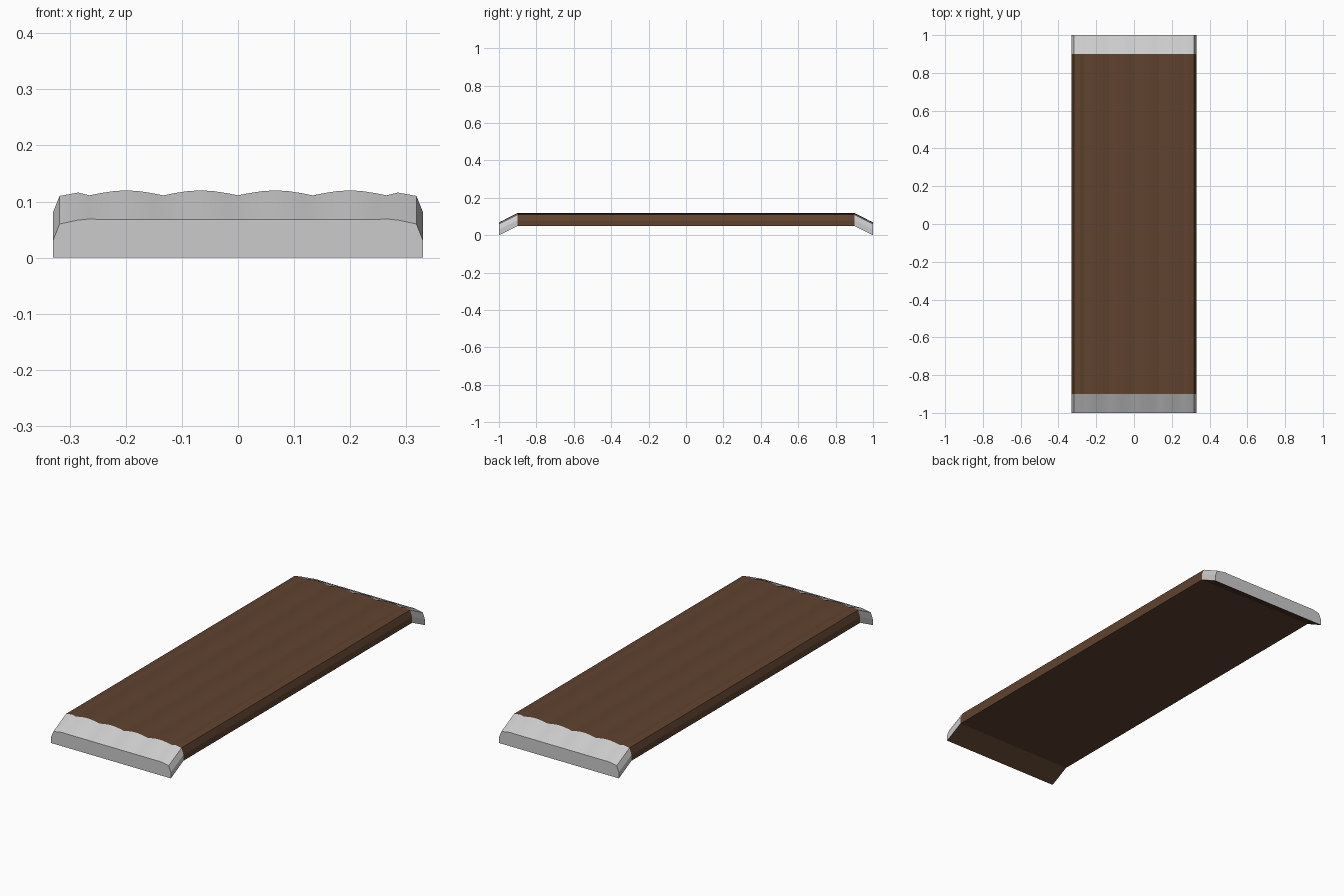
import bpy, bmesh

if "Cube" in bpy.data.objects:
    bpy.data.objects.remove(bpy.data.objects["Cube"])

# Half cross-sections (x, z), centre to side, then bottom corner
DECK = [(0, .111), (.02, .115), (.043, .1185), (.067, .12), (.09, .1185), (.113, .115),
        (.133, .111), (.153, .115), (.176, .1185), (.2, .12), (.222, .1185), (.245, .115),
        (.265, .111), (.285, .116), (.318, .11), (.33, .08), (.33, .05)]
TIP_Z = [.068] * 12 + [.069, .067, .06, .03, 0]
TIP = [(x, z) for (x, _), z in zip(DECK, TIP_Z)]

brown = bpy.data.materials.new("brown_wood")
brown.diffuse_color = (0.115, 0.055, 0.028, 1)
brown.use_nodes = True
brown.node_tree.nodes["Principled BSDF"].inputs["Base Color"].default_value = brown.diffuse_color


def ring(half):
    """Mirror a half section into a closed loop."""
    return half + [(-x, z) for x, z in reversed(half[1:])]


def loft(name, sections, mats, cap_last=False, bottom_mat=0):
    """Join cross-sections placed along y into one shell."""
    bm = bmesh.new()
    rows = [[bm.verts.new((x, y, z)) for x, z in ring(half)] for y, half in sections]
    n = len(rows[0])
    for a, b in zip(rows, rows[1:]):
        for i in range(n):
            j = (i + 1) % n
            f = bm.faces.new((a[i], a[j], b[j], b[i]))
            if i == len(DECK) - 1:
                f.material_index = bottom_mat
    if cap_last:
        bm.faces.new(rows[-1])
    bmesh.ops.recalc_face_normals(bm, faces=bm.faces)
    # open shells: make sure the underside points down
    bm.normal_update()
    under = min(bm.faces, key=lambda f: f.normal.z)
    if under.calc_center_median().z > .06:
        bmesh.ops.reverse_faces(bm, faces=bm.faces)
    me = bpy.data.meshes.new(name)
    bm.to_mesh(me)
    bm.free()
    for m in mats:
        me.materials.append(m)
    ob = bpy.data.objects.new(name, me)
    bpy.context.collection.objects.link(ob)
    bpy.ops.object.select_all(action='DESELECT')
    ob.select_set(True)
    bpy.context.view_layer.objects.active = ob
    bpy.ops.object.shade_smooth_by_angle(angle=.35)
    return ob


# Ribbed wooden deck
loft("deck", [(-.9, DECK), (.9, DECK)], [brown])

# Sloped end pieces, grey outside and brown underneath
for name, s in (("front_end", -1), ("back_end", 1)):
    loft(name, [(s * .9, DECK), (s, TIP)], [None, brown], cap_last=True, bottom_mat=1)
